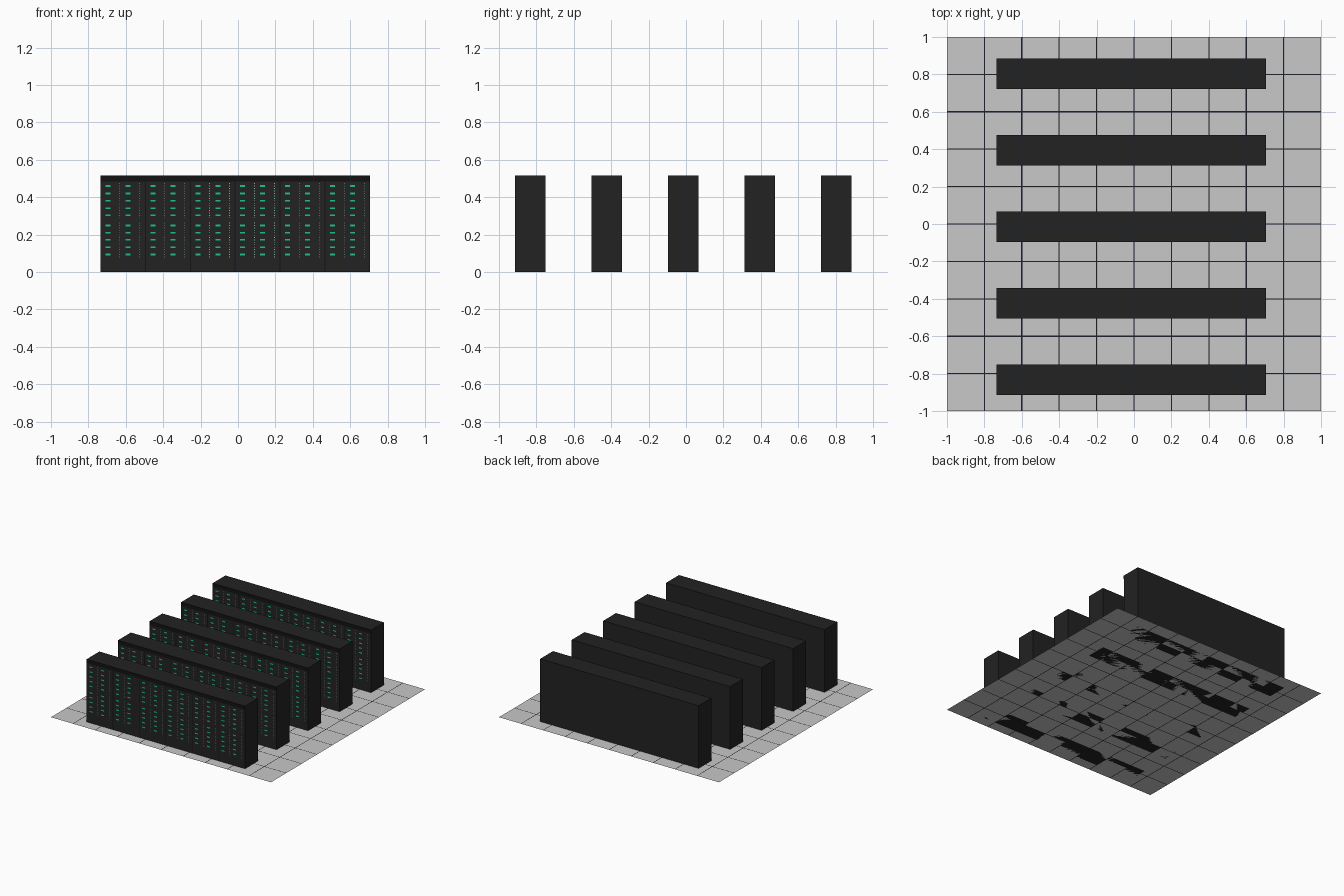
import bpy, bmesh

if "Cube" in bpy.data.objects:
    bpy.data.objects.remove(bpy.data.objects["Cube"])

def mat(name, rgb):
    m = bpy.data.materials.new(name)
    m.diffuse_color = (*rgb, 1)
    m.use_nodes = True
    m.node_tree.nodes["Principled BSDF"].inputs["Base Color"].default_value = m.diffuse_color
    return m

TILE = mat("floor_grey", (0.58, 0.58, 0.58))
JOINT = mat("joint_black", (0.013, 0.013, 0.015))
CASE = mat("case_charcoal", (0.016, 0.016, 0.016))
TRIM = mat("trim_black", (0.006, 0.006, 0.006))
GREEN = mat("light_green", (0.01, 0.55, 0.27))
PALE = mat("dot_pale_green", (0.25, 0.5, 0.38))

def finish(bm, name, mats):
    me = bpy.data.meshes.new(name)
    bm.to_mesh(me)
    bm.free()
    for m in mats:
        me.materials.append(m)
    ob = bpy.data.objects.new(name, me)
    bpy.context.collection.objects.link(ob)
    return ob

def box(bm, x0, x1, y0, y1, z0, z1):
    r = bmesh.ops.create_cube(bm, size=1)
    for v in r["verts"]:
        v.co = (x1 if v.co.x > 0 else x0, y1 if v.co.y > 0 else y0, z1 if v.co.z > 0 else z0)

def plate(bm, x, z, w, h, y, idx):
    # small front-facing painted plate
    c = [(x - w/2, z - h/2), (x + w/2, z - h/2), (x + w/2, z + h/2), (x - w/2, z + h/2)]
    bm.faces.new([bm.verts.new((a, y, b)) for a, b in c]).material_index = idx

# Floor: 10 x 10 tiles, each inset to leave a dark joint
bm = bmesh.new()
bmesh.ops.create_grid(bm, x_segments=10, y_segments=10, size=1)
tiles = list(bm.faces)
for f in tiles:
    f.material_index = 0
r = bmesh.ops.inset_individual(bm, faces=tiles, thickness=0.004)
for f in r["faces"]:
    f.material_index = 1
# outer rim stays grey
for f in bm.faces:
    c = f.calc_center_median()
    if max(abs(c.x), abs(c.y)) > 0.99:
        f.material_index = 0
finish(bm, "tiled_floor", [TILE, JOINT])

X0, W, N, H, D = -0.735, 0.24, 6, 0.515, 0.165
ROWS = [0.46, 0.42, 0.381, 0.342, 0.303, 0.249, 0.21, 0.172, 0.133, 0.094]

for i in range(5):
    y0 = -0.915 + i * 0.409
    # Cabinet row body
    bm = bmesh.new()
    box(bm, X0, X0 + N * W, y0, y0 + D, 0, H)
    finish(bm, f"cabinet_row_{i+1}", [CASE])
    # Dark header strip and seams between cabinets
    bm = bmesh.new()
    plate(bm, X0 + N * W / 2, 0.5, N * W, 0.03, y0 - 0.001, 0)
    for k in range(1, N):
        plate(bm, X0 + k * W, 0.243, 0.005, 0.485, y0 - 0.001, 0)
    finish(bm, f"header_and_seams_{i+1}", [TRIM])
    # Status lights: two columns of dashes and dots per cabinet
    bm = bmesh.new()
    for k in range(N):
        for off in (0.04, 0.147):
            x = X0 + k * W + off
            for z in ROWS:
                plate(bm, x, z, 0.027, 0.009, y0 - 0.002, 0)
                for dz in (-0.013, 0, 0.013):
                    plate(bm, x + 0.063, z + dz, 0.004, 0.004, y0 - 0.002, 1)
    finish(bm, f"status_lights_{i+1}", [GREEN, PALE])
